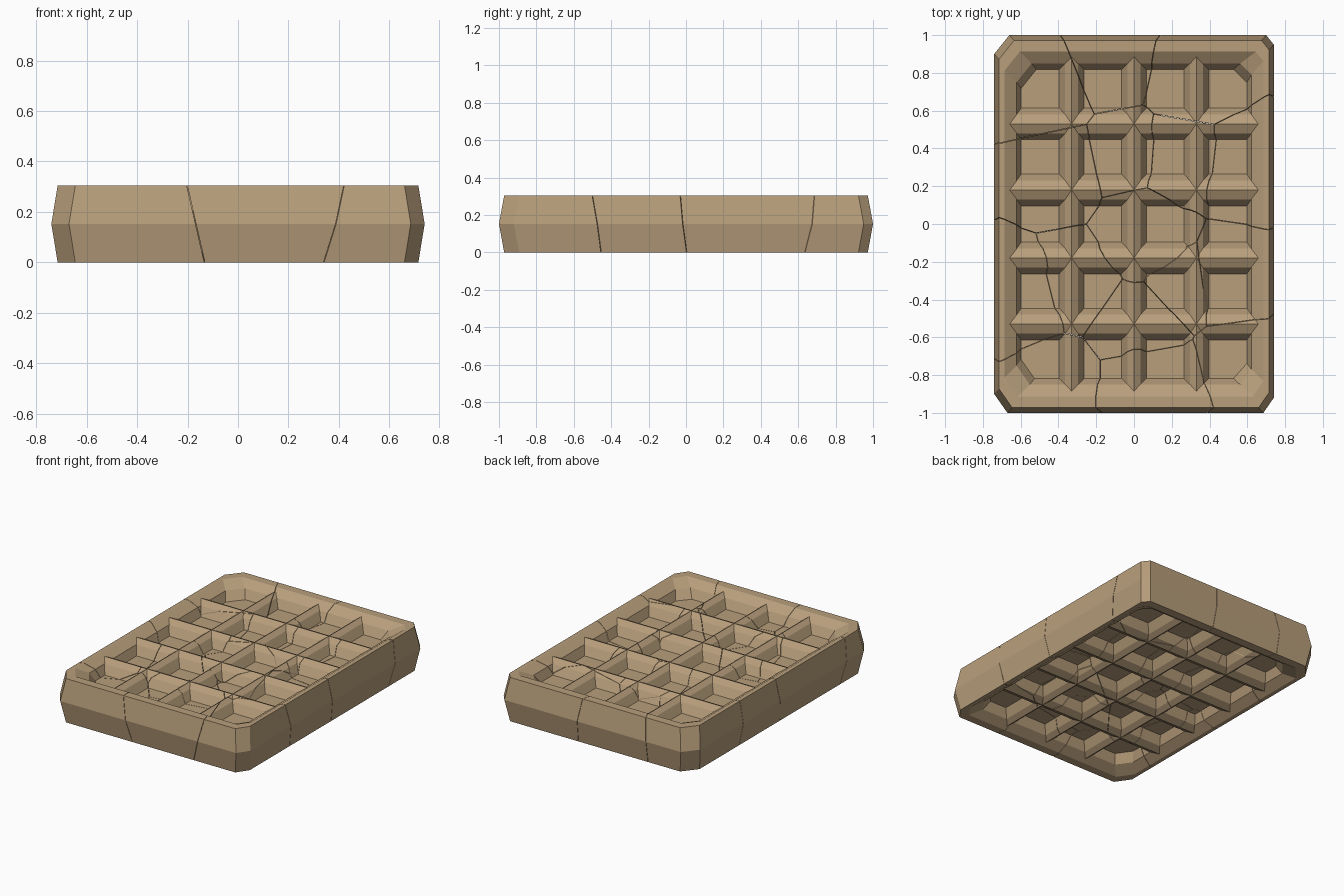
import bpy, bmesh, random
from mathutils import Vector

if "Cube" in bpy.data.objects:
    bpy.data.objects.remove(bpy.data.objects["Cube"])

random.seed(4)
MID = 0.1525

tan = bpy.data.materials.new("baked_tan")
tan.diffuse_color = (0.48, 0.345, 0.20, 1)
tan.use_nodes = True
tan.node_tree.nodes["Principled BSDF"].inputs["Base Color"].default_value = tan.diffuse_color


def new_object(name, bm):
    bmesh.ops.recalc_face_normals(bm, faces=bm.faces[:])
    mesh = bpy.data.meshes.new(name)
    bm.to_mesh(mesh)
    bm.free()
    mesh.materials.clear()
    mesh.materials.append(tan)
    obj = bpy.data.objects.new(name, mesh)
    bpy.context.collection.objects.link(obj)
    return obj


# corner cuts, counter-clockwise from front right: (sx, sy, cut x, cut y)
CORNERS = [(1, -1, .055, .08), (1, 1, .04, .05), (-1, 1, .08, .10), (-1, -1, .07, .10)]


def ring(bm, hx, hy, z, least=0.0):
    verts = []
    for sx, sy, cx, cy in CORNERS:
        cx, cy = max(cx, least), max(cy, least)
        pts = [(sx * (hx - cx), sy * hy), (sx * hx, sy * (hy - cy))]
        if sx * sy > 0:
            pts.reverse()
        verts += [bm.verts.new((x, y, z)) for x, y in pts]
    return verts


# tray: octagonal rings from the top floor, over the rim, down to the bottom floor
half = [(.597, .818, .205, .07), (.622, .85, .265, .06),
        (.685, .912, .305, 0), (.715, .972, .305, 0)]
profile = half + [(.74, 1.0, MID, 0)] + [(x, y, 2 * MID - z, c) for x, y, z, c in reversed(half)]
bm = bmesh.new()
rings = [ring(bm, *p) for p in profile]
for a, b in zip(rings, rings[1:]):
    for i in range(8):
        j = (i + 1) % 8
        bm.faces.new((a[i], a[j], b[j], b[i]))
bm.faces.new(rings[0])
bm.faces.new(rings[-1])
slab = new_object("waffle_slab", bm)


# ribs: roof-topped bars showing on both sides of the floor
def rib(name, axis, pos, length, shoulder, base):
    top = [(base, .203), (shoulder, .264), (0, .288), (-shoulder, .264), (-base, .203)]
    section = top + [(u, 2 * MID - z) for u, z in reversed(top)]
    bm = bmesh.new()
    ends = []
    for s in (-length, length):
        ends.append([bm.verts.new((s, pos + u, z) if axis == 'x' else (pos + u, s, z))
                     for u, z in section])
    n = len(section)
    for i in range(n):
        j = (i + 1) % n
        bm.faces.new((ends[0][i], ends[0][j], ends[1][j], ends[1][i]))
    bm.faces.new(ends[0])
    bm.faces.new(ends[1])
    return new_object(name, bm)


ribs = [rib("long_rib", 'y', x, .925, .034, .067) for x in (-.33, 0, .33)]
ribs += [rib("cross_rib", 'x', y, .69, .05, .085) for y in (-.53, -.18, .18, .53)]
for r in ribs:
    mod = slab.modifiers.new("join_rib", 'BOOLEAN')
    mod.operation, mod.solver, mod.object = 'UNION', 'EXACT', r
whole = bpy.data.meshes.new_from_object(
    slab.evaluated_get(bpy.context.evaluated_depsgraph_get()))
for obj in ribs + [slab]:
    bpy.data.objects.remove(obj)

# cracks: split the slab into shards around these centres
seeds = [(-.5, .72), (-.12, .88), (.33, .78), (-.4, .26), (-.02, .34), (.25, .32),
         (.6, .28), (.06, -.06), (-.62, -.38), (-.3, -.3), (.52, -.27), (.02, -.52),
         (.26, -.3), (.58, -.72), (-.42, -.86), (.08, -.86)]
seeds = [Vector((x, y, MID + random.uniform(-.08, .08))) for x, y in seeds]
for n, p in enumerate(seeds):
    bm = bmesh.new()
    bm.from_mesh(whole)
    bmesh.ops.remove_doubles(bm, verts=bm.verts[:], dist=1e-5)
    for q in seeds:
        if q is p or not bm.faces:
            continue
        direction = (q - p).normalized()
        bmesh.ops.bisect_plane(bm, geom=bm.verts[:] + bm.edges[:] + bm.faces[:], dist=1e-6,
                               plane_co=(p + q) / 2 - direction * .0012,
                               plane_no=direction, clear_outer=True)
        bmesh.ops.holes_fill(bm, edges=[e for e in bm.edges if e.is_boundary], sides=0)
    new_object("waffle_shard_%02d" % (n + 1), bm)
